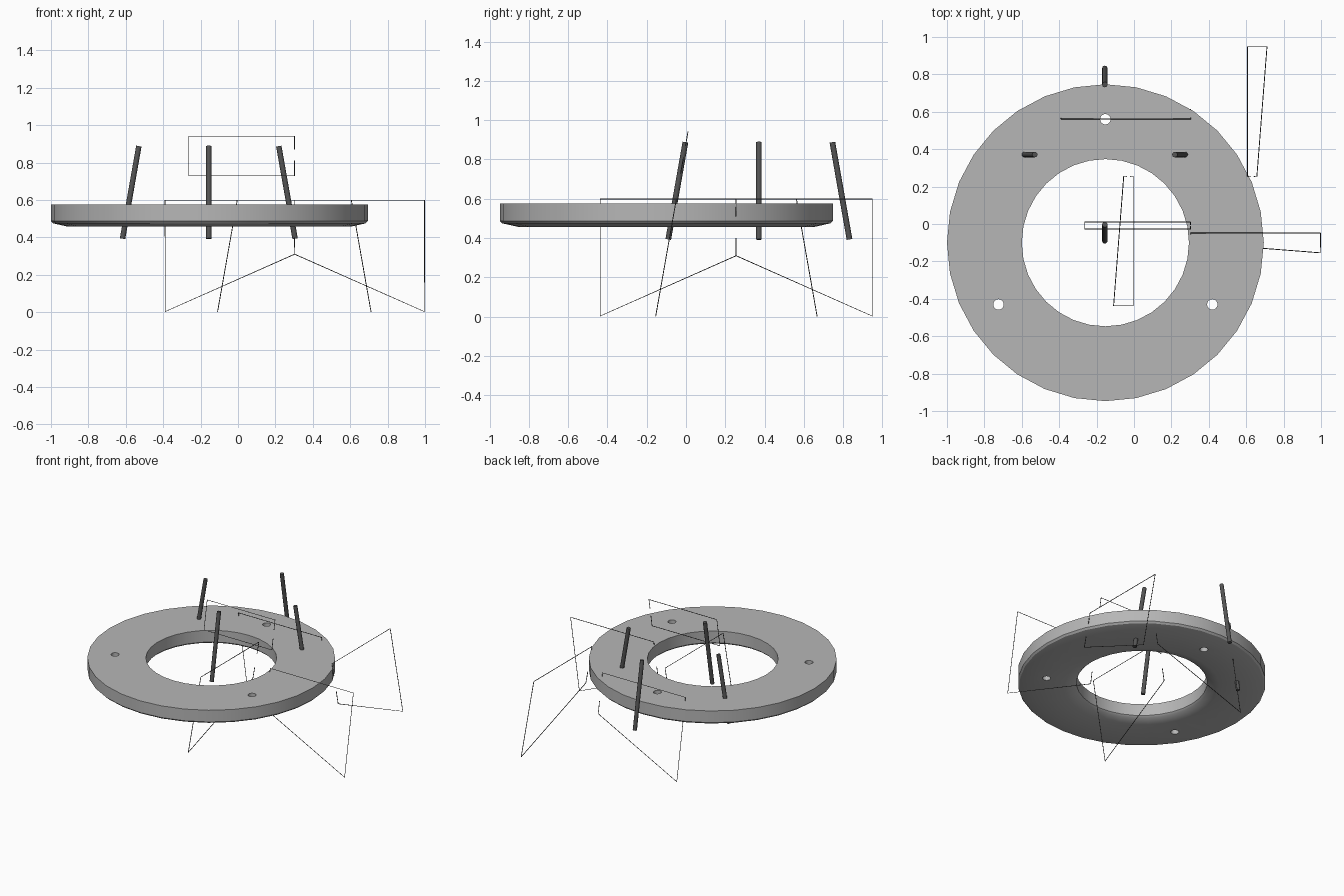
import bpy, bmesh
from math import sin, cos, tan, pi, radians
from mathutils import Vector

cube = bpy.data.objects.get("Cube")
if cube:
    bpy.data.objects.remove(cube)

LEAN = tan(radians(10))


def material(name, grey):
    m = bpy.data.materials.new(name)
    m.use_nodes = True
    colour = (grey, grey, grey, 1)
    m.diffuse_color = colour
    m.node_tree.nodes["Principled BSDF"].inputs["Base Color"].default_value = colour
    return m


seat_grey = material("light grey", 0.47)
dark_grey = material("dark grey", 0.09)


def select_only(ob):
    bpy.ops.object.select_all(action='DESELECT')
    ob.select_set(True)
    bpy.context.view_layer.objects.active = ob


def rod(name, a, b, radius, sides, mat):
    a, b = Vector(a), Vector(b)
    bpy.ops.mesh.primitive_cylinder_add(vertices=sides, radius=radius,
                                        depth=(b - a).length, location=(a + b) / 2)
    ob = bpy.context.object
    ob.name = name
    ob.rotation_euler = (b - a).to_track_quat('Z', 'Y').to_euler()
    ob.data.materials.append(mat)
    bpy.ops.object.shade_smooth_by_angle(angle=radians(50))
    return ob


# Ring seat: closed profile of radius and height, spun round the centre
cx, cy, sides = -0.153, -0.1, 32
profile = [(0.447, 0.575), (0.847, 0.575), (0.847, 0.487), (0.835, 0.475),
           (0.755, 0.457), (0.53, 0.457), (0.46, 0.475), (0.447, 0.487)]
bm = bmesh.new()
rings = [[bm.verts.new((cx + r * cos(2 * pi * i / sides), cy + r * sin(2 * pi * i / sides), z))
          for r, z in profile] for i in range(sides)]
n = len(profile)
for i in range(sides):
    a, b = rings[i], rings[(i + 1) % sides]
    for j in range(n):
        k = (j + 1) % n
        bm.faces.new((a[j], a[k], b[k], b[j]))
bmesh.ops.recalc_face_normals(bm, faces=bm.faces)
mesh = bpy.data.meshes.new("ring_seat")
bm.to_mesh(mesh)
bm.free()
seat = bpy.data.objects.new("ring_seat", mesh)
bpy.context.collection.objects.link(seat)
mesh.materials.append(seat_grey)

# Three through holes in the seat
cutters = []
for i in range(3):
    t = pi / 2 + i * 2 * pi / 3
    x, y = cx + 0.66 * cos(t), cy + 0.66 * sin(t)
    cut = rod(f"hole_cutter_{i}", (x, y, 0.3), (x, y, 0.7), 0.028, 16, seat_grey)
    cut.hide_render = True
    mod = seat.modifiers.new("hole", 'BOOLEAN')
    mod.operation = 'DIFFERENCE'
    mod.solver = 'EXACT'
    mod.object = cut
    cutters.append(cut)
select_only(seat)
for mod in list(seat.modifiers):
    bpy.ops.object.modifier_apply(modifier=mod.name)
for cut in cutters:
    bpy.data.objects.remove(cut)
select_only(seat)
bpy.ops.object.shade_smooth_by_angle(angle=radians(30))

# Four splayed legs round their own centre
for name, dx, dy in (("front_leg", 0, -1), ("back_leg", 0, 1),
                     ("left_leg", 1, 0), ("right_leg", -1, 0)):
    px, py = -0.156, 0.371
    top, low = 0.374, 0.374 + 0.495 * LEAN
    rod(name, (px + dx * low, py + dy * low, 0.393),
        (px + dx * top, py + dy * top, 0.888), 0.0145, 12, dark_grey)


def wire_frame(name, points):
    curve = bpy.data.curves.new(name, 'CURVE')
    curve.dimensions = '3D'
    curve.bevel_depth = 0.0025
    curve.bevel_resolution = 1
    curve.use_fill_caps = True
    spline = curve.splines.new('POLY')
    spline.points.add(len(points) - 1)
    for p, co in zip(spline.points, points):
        p.co = (*co, 1)
    curve.materials.append(dark_grey)
    ob = bpy.data.objects.new(name, curve)
    bpy.context.collection.objects.link(ob)
    select_only(ob)
    bpy.ops.object.convert(target='MESH')


def open_loop(near, far, low_near, low_far, top, gap_low, gap_high):
    """Outline in the frame's own plane, split by a gap on its near side."""
    return [(near, gap_high), (near, top), (far, top),
            (far, low_far), (near, low_near), (near, gap_low)]


# Side frames: leaning outlines along x or y, top edge at z = 0.6
for name, axis, near, far, offset, lean in (
        ("left_side_frame", 'Y', 0.255, 0.948, 0.606, LEAN),
        ("right_side_frame", 'Y', 0.255, -0.437, -0.004, -LEAN),
        ("front_side_frame", 'X', 0.303, 0.997, -0.049, -LEAN),
        ("back_side_frame", 'X', 0.303, -0.39, 0.562, LEAN)):
    pts = []
    for u, z in open_loop(near, far, 0.31, 0.003, 0.599, 0.4, 0.51):
        v = offset + (0.599 - z) * lean
        pts.append((u, v, z) if axis == 'X' else (v, u, z))
    wire_frame(name, pts)

# Upper back frame: a leaning rectangle with a gap at one end
wire_frame("upper_frame", [(u, 0.01 - (0.941 - z) * LEAN, z) for u, z in
                           open_loop(0.302, -0.264, 0.729, 0.729, 0.941, 0.81, 0.87)])
